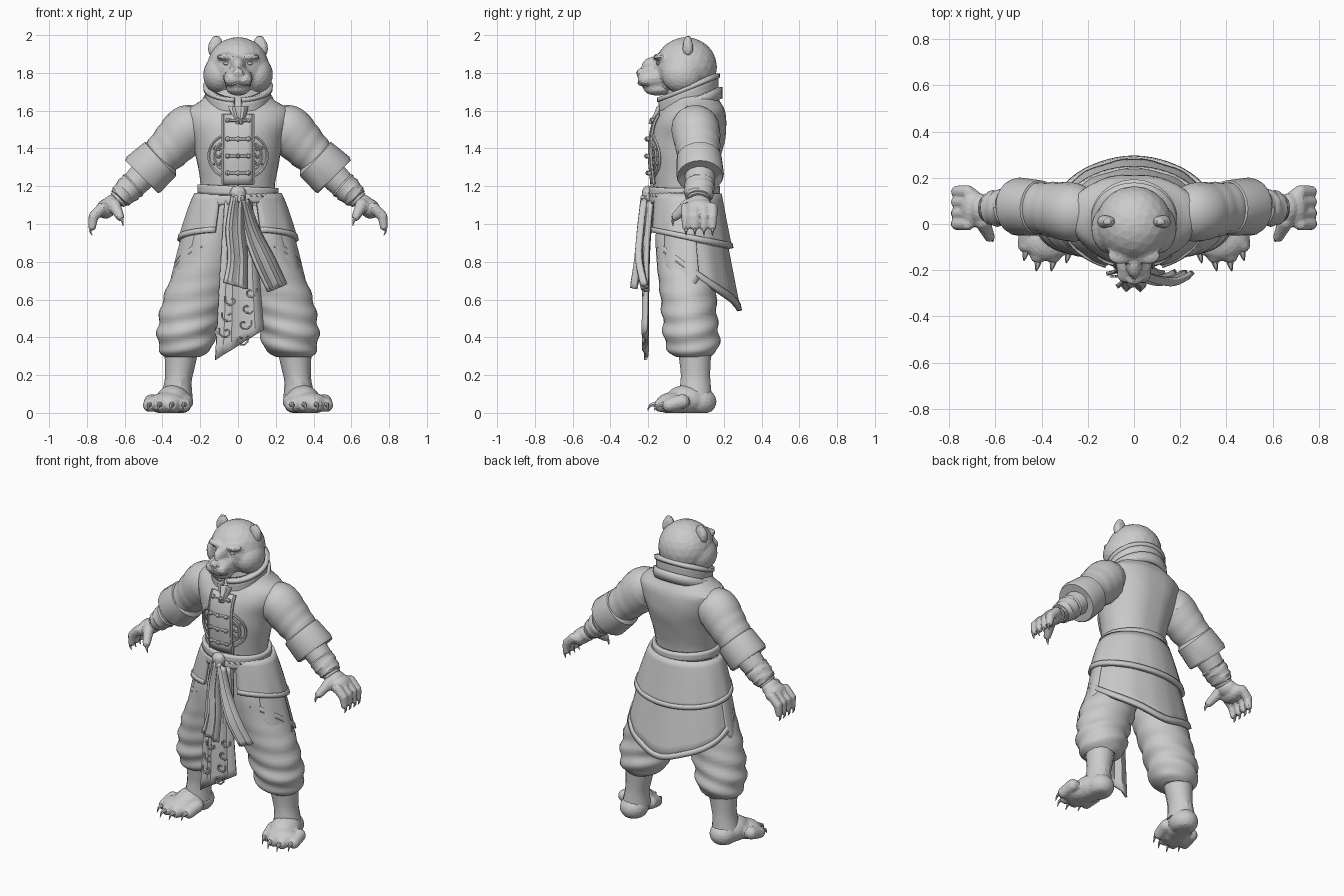
import bpy, bmesh, math
from math import sin, cos, pi, radians, exp
from mathutils import Vector, Matrix

cube = bpy.data.objects.get("Cube")
if cube:
    bpy.data.objects.remove(cube)

stone = bpy.data.materials.new("plain grey")
stone.use_nodes = True
GREY = (0.6, 0.6, 0.6, 1)
stone.diffuse_color = GREY
stone.node_tree.nodes["Principled BSDF"].inputs["Base Color"].default_value = GREY


def finish(name, bm, mirror=False, thick=0, remesh=0, keep=1):
    """Turn a bmesh into an object with the usual modifiers."""
    bmesh.ops.recalc_face_normals(bm, faces=bm.faces)
    me = bpy.data.meshes.new(name)
    bm.to_mesh(me)
    bm.free()
    me.materials.append(stone)
    ob = bpy.data.objects.new(name, me)
    bpy.context.collection.objects.link(ob)
    if remesh:
        mod = ob.modifiers.new("Remesh", 'REMESH')
        mod.mode, mod.voxel_size = 'VOXEL', remesh
        mod = ob.modifiers.new("Smooth", 'SMOOTH')
        mod.iterations = 2
        ob.modifiers.new("Decimate", 'DECIMATE').ratio = keep
    else:
        bpy.ops.object.select_all(action='DESELECT')
        bpy.context.view_layer.objects.active = ob
        ob.select_set(True)
        bpy.ops.object.shade_smooth_by_angle(angle=radians(28))
    if mirror:
        ob.modifiers.new("Mirror", 'MIRROR')
    if thick:
        mod = ob.modifiers.new("Solidify", 'SOLIDIFY')
        mod.thickness, mod.offset = thick, 0
    return ob


def skin(bm, rows, closed):
    """Join rows of vertices with quads."""
    n = len(rows[0])
    for a, b in zip(rows, rows[1:]):
        for i in range(n if closed else n - 1):
            k = (i + 1) % n
            bm.faces.new((a[i], a[k], b[k], b[i]))


def smooth_path(pts, steps):
    """Catmull-Rom interpolation of tuples of any length."""
    out = []
    for i in range(len(pts) - 1):
        p = [pts[max(i - 1, 0)], pts[i], pts[i + 1], pts[min(i + 2, len(pts) - 1)]]
        for s in range(steps):
            t = s / steps
            out.append(tuple(b + t * (c - a + t * (2 * a - 5 * b + 4 * c - d + t * (3 * (b - c) + d - a))) / 2
                             for a, b, c, d in zip(*p)))
    return out + [pts[-1]]


def loft(name, rings, n=20, steps=3, ref=(1, 0, 0), flat=False, fold=None, mirror=False):
    """Tube through rings (x, y, z, radius along ref, other radius)."""
    path = smooth_path(rings, steps) if steps > 1 else rings
    bm, rows = bmesh.new(), []
    for i, (x, y, z, ra, rb) in enumerate(path):
        t = Vector(path[min(i + 1, len(path) - 1)][:3]) - Vector(path[max(i - 1, 0)][:3])
        t = Vector((0, 0, 1)) if flat else t.normalized()
        u = Vector(ref)
        u = (u - t * u.dot(t)).normalized()
        v = t.cross(u)
        row = []
        for k in range(n):
            a = 2 * pi * k / n
            m = fold(a, i / (len(path) - 1), z) if fold else 1
            row.append(bm.verts.new(Vector((x, y, z)) + (u * ra * cos(a) + v * rb * sin(a)) * m))
        rows.append(row)
    skin(bm, rows, True)
    bm.faces.new(rows[0])
    bm.faces.new(rows[-1])
    return finish(name, bm, mirror)


def tube(name, pts, r, mirror=False, ref=(0, 1, 0), tip=1):
    k = len(pts) - 1
    rings = [(*p, r * (1 + (tip - 1) * i / k), r * (1 + (tip - 1) * i / k)) for i, p in enumerate(pts)]
    return loft(name, rings, 6, 2 if k < 5 else 1, ref, mirror=mirror)


def drape(name, start, end, top, bottom, shape, thick=0.018, n=24, m=7, wave=0, mirror=True):
    """Cloth hung round the body; angle 0 is the front, 180 the back."""
    bm, rows = bmesh.new(), []
    for i in range(n + 1):
        a = radians(start + (end - start) * i / n)
        row = []
        for j in range(m + 1):
            t = j / m
            z = top(a) + (bottom(a) - top(a)) * t
            rx, ry, cy = shape(z)
            w = 1 + wave * t * sin(a * 13)
            row.append(bm.verts.new((rx * w * sin(a), cy - ry * w * cos(a), z)))
        rows.append(row)
    skin(bm, rows, False)
    return finish(name, bm, mirror, thick)


def ribbon(name, sections, thick=0.016, cols=6, crease=0.008):
    """Hanging cloth strip from sections (left x, left z, right x, right z, y)."""
    bm, rows = bmesh.new(), []
    for xl, zl, xr, zr, y in smooth_path(sections, 4):
        rows.append([bm.verts.new((xl + (xr - xl) * c / cols, y + crease * sin(c * 2.2),
                                   zl + (zr - zl) * c / cols)) for c in range(cols + 1)])
    skin(bm, rows, False)
    return finish(name, bm, thick=thick)


def blob(name, balls, mirror=False, voxel=0.011, keep=0.3):
    """Ellipsoids (centre, radii) fused into one faceted form resting above the floor."""
    bm = bmesh.new()
    for c, r in balls:
        r = r if isinstance(r, tuple) else (r, r, r)
        bmesh.ops.create_icosphere(bm, subdivisions=3, radius=1,
                                   matrix=Matrix.Translation(c) @ Matrix.Diagonal((*r, 1)))
    for v in bm.verts:
        v.co.z = max(v.co.z, 0.0)
    return finish(name, bm, mirror, remesh=voxel, keep=keep)


def chain(a, b, ra, rb, n=5):
    a, b = Vector(a), Vector(b)
    return [(a.lerp(b, i / n), ra + (rb - ra) * i / n) for i in range(n + 1)]


def both(x, y, z, r):
    return [((x, y, z), r), ((-x, y, z), r)]


# Head with muzzle, brow, cheeks and round ears
blob("head", [((0, 0, 1.83), (.165, .165, .16)), ((0, -.17, 1.77), (.078, .085, .062)),
              ((0, -.15, 1.715), (.062, .075, .036)), ((0, -.15, 1.84), (.04, .085, .05)),
              ((0, -.245, 1.80), (.034, .02, .022)), ((0, .03, 1.72), (.14, .13, .12))]
     + both(.1, -.02, 1.79, (.085, .11, .1)) + both(.06, -.135, 1.885, (.055, .04, .02))
     + both(.035, -.215, 1.765, (.04, .042, .036)), keep=0.2)
blob("ear", [((.115, .01, 1.945), (.036, .026, .056)), ((.13, .01, 1.93), (.03, .03, .05))], True, keep=0.4)
blob("eye", [((.062, -.145, 1.85), (.02, .014, .011))], True, 0.005)
tube("mouth_line", [(0, -.25, 1.752), (.03, -.245, 1.738), (.065, -.2, 1.735)], .006, True, (0, 0, 1))

# Jacket body
TORSO = [(0, -.01, 1.12, .19, .16), (0, -.01, 1.22, .198, .165), (0, 0, 1.35, .222, .188),
         (0, .015, 1.45, .245, .2), (0, .025, 1.53, .275, .195), (0, .04, 1.60, .28, .172),
         (0, .04, 1.65, .2, .145), (0, .02, 1.72, .13, .125)]
loft("jacket_body", TORSO, 32, 3, flat=True,
     fold=lambda a, s, z: 1 - .05 * exp(-((a - pi / 2) * 5) ** 2) + .006 * sin(5 * a + z * 40))


def chest(x, z, lift=0.008):
    """Point on the jacket front."""
    for p, q in zip(TORSO, TORSO[1:]):
        if p[2] <= z <= q[2]:
            t = (z - p[2]) / (q[2] - p[2])
            _, cy, _, rx, ry = [a + (b - a) * t for a, b in zip(p, q)]
            return (x, cy - ry * math.sqrt(1 - (x / rx) ** 2) - lift, z)


# Front placket, fastenings and round chest emblems
bm = bmesh.new()
skin(bm, [[bm.verts.new(chest(x * .026, 1.21 + k * .037)) for x in range(-3, 4)] for k in range(11)], False)
finish("placket", bm, thick=.014)
for side in (-1, 1):
    tube("placket_edge", [chest(side * .08, 1.21 + k * .037, .01) for k in range(11)], .009)
for z in (1.27, 1.36, 1.45, 1.55):
    tube("toggle_bar", [chest(x * .022, z, .02) for x in range(-3, 4)], .009, ref=(0, 0, 1))
    blob("toggle_knob", [(chest(x, z, .022), .014) for x in (-.055, 0, .055)], voxel=.005, keep=.2)
for size in (.115, .085):
    tube("emblem_ring", [chest(.04 + size * cos(a / 6), 1.36 + size * sin(a / 6), .004)
                         for a in range(-8, 9)], .008, True)
for z in (1.32, 1.36, 1.40):
    tube("emblem_bar", [chest(.08 + k * .01, z + .01 * sin(k * 2), .003) for k in range(6)], .007, True, (0, 0, 1))


# Raised collar, higher at the nape
def nape(z):
    return lambda a: z - .065 * cos(a)


def collar_shape(z):
    return .15 + (z - 1.6) * .1, .145, .012


drape("collar", 7, 180, nape(1.725), nape(1.63), collar_shape, .03, m=3)
drape("collar_trim", 7, 180, nape(1.733), nape(1.71), collar_shape, .044, m=1)
drape("collar_base", 12, 180, nape(1.66), nape(1.6), lambda z: (.175, .158, .022), .025, m=2)
ribbon("collar_flap", [(-.05, 1.62, .05, 1.62, -.14), (-.03, 1.58, .04, 1.58, -.155), (-.01, 1.53, .02, 1.53, -.185)])

# Sleeves, turned cuffs, forearms and wraps
ARM = (0, 1, 0)
loft("sleeve", [(.2, .045, 1.53, .11, .1), (.262, .05, 1.505, .128, .128), (.33, .06, 1.435, .122, .122),
                (.40, .068, 1.365, .112, .108), (.46, .07, 1.31, .108, .1)], 20, 5, ARM, mirror=True,
     fold=lambda a, s, z: 1 + .045 * max(0, s - .2) * sin(s * 34 + 2 * sin(a)))
loft("cuff", [(.40, .07, 1.355, .1, .1), (.41, .07, 1.345, .12, .122), (.50, .075, 1.262, .126, .13),
              (.512, .075, 1.25, .12, .122), (.505, .075, 1.257, .09, .09)], 20, 1, ARM, mirror=True)
loft("forearm", [(.47, .075, 1.29, .085, .08), (.55, .072, 1.21, .075, .072), (.64, .066, 1.125, .058, .05)],
     14, 3, ARM, mirror=True)
loft("wrist_wrap", [(.55, .072, 1.21, .078, .074), (.58, .07, 1.183, .08, .072), (.62, .067, 1.145, .072, .062),
                    (.63, .066, 1.135, .062, .055)], 16, 3, ARM, mirror=True,
     fold=lambda a, s, z: 1 + .05 * sin(s * 22 + 2 * cos(a)))

# Clawed hands
hand = [((.665, .068, 1.105), (.05, .065, .05)), ((.70, .07, 1.08), (.05, .085, .052))]
hand += chain((.655, .01, 1.10), (.625, -.055, 1.04), .035, .024)
for y in (0, .047, .095, .14):
    hand += chain((.72, y, 1.085), (.765, y, 1.04), .029, .027) + chain((.765, y, 1.04), (.772, y, .985), .027, .021)
    tube("finger_claw", [(.774, y, .985), (.782, y, .962), (.772, y, .94)], .013, True, tip=.15)
blob("hand", hand, True, .009, .3)
tube("thumb_claw", [(.624, -.056, 1.04), (.612, -.07, 1.015), (.608, -.068, .99)], .014, True, tip=.15)

# Baggy trousers with sagging folds
loft("trouser_leg", [(.1, .0, 1.1, .09, .13), (.135, .0, .95, .13, .16), (.16, .0, .8, .155, .155),
                     (.21, .01, .65, .172, .15), (.255, .02, .5, .165, .145), (.275, .03, .4, .152, .148),
                     (.28, .035, .33, .135, .13), (.295, .04, .295, .09, .09)], 28, 6, flat=True, mirror=True,
     fold=lambda a, s, z: 1 + .05 * min(1, max(0, .8 - z) * 3) * sin(z * 58 + 2.2 * cos(a) - 1.5 * sin(a)))

# Ankles and clawed feet
loft("ankle", [(.298, .045, .34, .092, .092), (.31, .05, .22, .076, .08), (.318, .05, .16, .072, .082),
               (.325, .05, .08, .085, .09)], 14, 2, flat=True, mirror=True)
foot = [((.325, .07, .06), (.085, .092, .075)), ((.345, .0, .07), (.088, .11, .078)),
        ((.375, -.07, .05), (.105, .09, .06))]
for x, y in ((.285, -.10), (.35, -.135), (.415, -.135), (.468, -.09)):
    foot += chain((x - .01, y + .07, .06), (x, y, .04), .04, .036)
    tube("toe_claw", [(x, y - .03, .045), (x + .005, y - .055, .04), (x + .008, y - .068, .012)], .015,
         True, (1, 0, 0), .15)
blob("foot", foot, True, .01, .3)


# Overskirt layers
def skirt(z, out=0):
    d = max(1.18 - z, 0)
    return .2 + .09 * (d / .23) ** .7 + out, .17 + .13 * d + out, .06 * d


def peplum_hem(a):
    return .915 + .045 * cos(a)


def tail_hem(a):
    return .74 + .17 * cos(a) - .03 * exp(-((a - pi) * 3) ** 2)


drape("back_skirt", 38, 180, lambda a: 1.1, tail_hem, lambda z: skirt(z, -.012), wave=.012)
drape("back_skirt_trim", 38, 180, lambda a: tail_hem(a) + .035, tail_hem, lambda z: skirt(z, -.008), .026, m=1)
drape("side_flap", 52, 100, lambda a: 1.0, lambda a: .62 + .3 * abs(a - 1.45), lambda z: skirt(z, -.004), wave=.01)
drape("peplum", 24, 180, lambda a: 1.16, peplum_hem, lambda z: skirt(z, .006), wave=.012)
drape("peplum_trim", 24, 180, lambda a: peplum_hem(a) + .028, peplum_hem, lambda z: skirt(z, .01), .026, m=1)

# Sash, knot and hanging ends
for low, tilt in ((1.105, .012), (1.15, -.01)):
    drape("sash_wrap", 0, 360, lambda a: low + .05 + tilt * sin(a), lambda a: low + tilt * sin(a),
          lambda z: (.202, .176, -.008), .026, 40, 3, mirror=False)
blob("sash_knot", [((0, -.2, 1.165), (.045, .035, .04)), ((.012, -.205, 1.13), (.03, .03, .035))], keep=.3)
ribbon("front_panel", [(-.07, 1.12, .07, 1.12, -.185), (-.085, .9, .1, .9, -.205), (-.1, .65, .115, .68, -.212),
                       (-.12, .28, .135, .44, -.215)], crease=.012)
ribbon("short_sash_end", [(-.03, 1.15, .03, 1.15, -.215), (-.06, .98, .03, .98, -.235), (-.05, .82, .045, .82, -.25),
                          (-.075, .69, .045, .655, -.272)], .02, crease=.014)
ribbon("long_sash_end", [(0, 1.15, .05, 1.13, -.215), (.03, .97, .11, .97, -.235), (.085, .8, .19, .82, -.245),
                         (.16, .64, .255, .68, -.215)], .02, crease=.014)

# Raised scrolls on the front panel
for k in range(7):
    cx, cz, flip = .02 + .045 * (-1) ** k, .64 - k * .042, (-1) ** k
    cx -= k * .008
    tube("panel_scroll", [(cx + flip * r * .0045 * cos(r * .75), -.226, cz + r * .0045 * sin(r * .75))
                          for r in range(1, 10)], .006)
